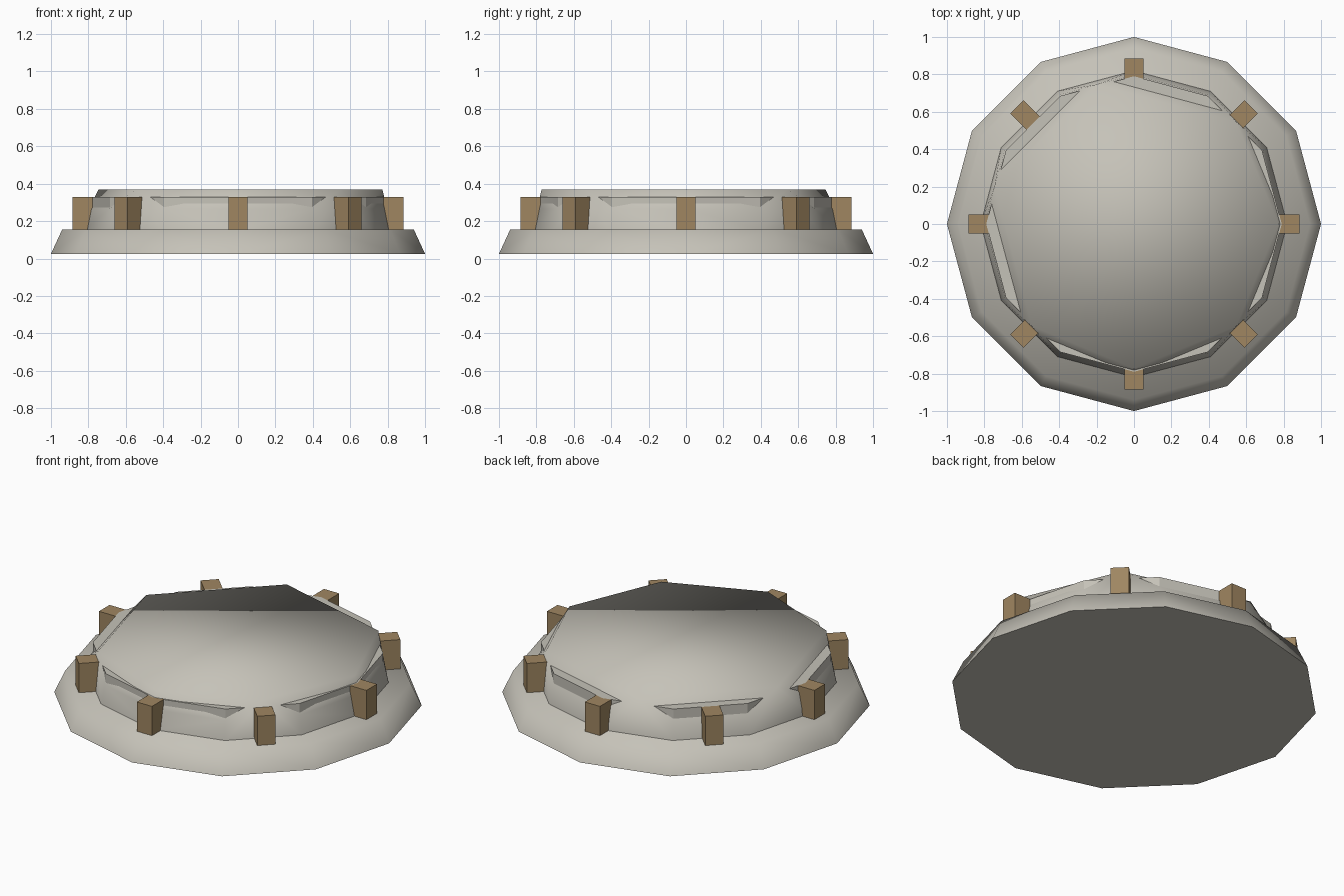
import bpy, bmesh, math
from mathutils import Matrix, Vector

cube = bpy.data.objects.get("Cube")
if cube:
    bpy.data.objects.remove(cube, do_unlink=True)


def material(name, rgb):
    m = bpy.data.materials.new(name)
    m.use_nodes = True
    m.diffuse_color = (*rgb, 1)
    m.node_tree.nodes["Principled BSDF"].inputs["Base Color"].default_value = (*rgb, 1)
    return m


stone = material("pale stone", (0.56, 0.54, 0.48))
wood = material("weathered wood", (0.35, 0.24, 0.12))
TWELVE = range(0, 360, 30)


def ring(radius, z, angles=TWELVE):
    return [Vector((radius * math.cos(math.radians(a)),
                    radius * math.sin(math.radians(a)), z)) for a in angles]


def finish(bm, name, mat, smooth=False):
    bmesh.ops.recalc_face_normals(bm, faces=bm.faces)
    mesh = bpy.data.meshes.new(name)
    bm.to_mesh(mesh)
    bm.free()
    mesh.materials.append(mat)
    if smooth:
        for p in mesh.polygons:
            p.use_smooth = True
        mesh.set_sharp_from_angle(angle=math.radians(80))
    obj = bpy.data.objects.new(name, mesh)
    bpy.context.collection.objects.link(obj)
    return obj


def hull(name, points, mat, smooth=False):
    """Closed convex body around stacked rings, with flat areas merged."""
    bm = bmesh.new()
    for p in points:
        bm.verts.new(p)
    bmesh.ops.convex_hull(bm, input=bm.verts)
    bmesh.ops.dissolve_limit(bm, angle_limit=0.01, verts=bm.verts, edges=bm.edges)
    return finish(bm, name, mat, smooth)


# Broad twelve-sided foot
hull("base_slab", ring(1.0, 0.025) + ring(0.94, 0.155), stone, True)

# Upper tier: twelve-sided wall closing to an uneven seven-sided top
top_angles = (0, 45, 105, 165, 225, 270, 315)
hull("upper_tier",
     ring(0.82, 0.15) + ring(0.797, 0.265) + ring(0.772, 0.37, top_angles),
     stone, True)

# Flat core whose ledges show beside the top
hull("core_ledge", ring(0.79, 0.15) + ring(0.79, 0.33), stone)

# Eight posts around the wall
for i in range(8):
    bm = bmesh.new()
    bmesh.ops.create_cube(bm, size=1)
    bmesh.ops.scale(bm, vec=(0.135, 0.1, 0.195), verts=bm.verts)
    bmesh.ops.translate(bm, vec=(0.8175, 0, 0.2325), verts=bm.verts)
    bmesh.ops.rotate(bm, matrix=Matrix.Rotation(math.tau * i / 8, 3, "Z"), verts=bm.verts)
    finish(bm, f"post_{i + 1}", wood)
